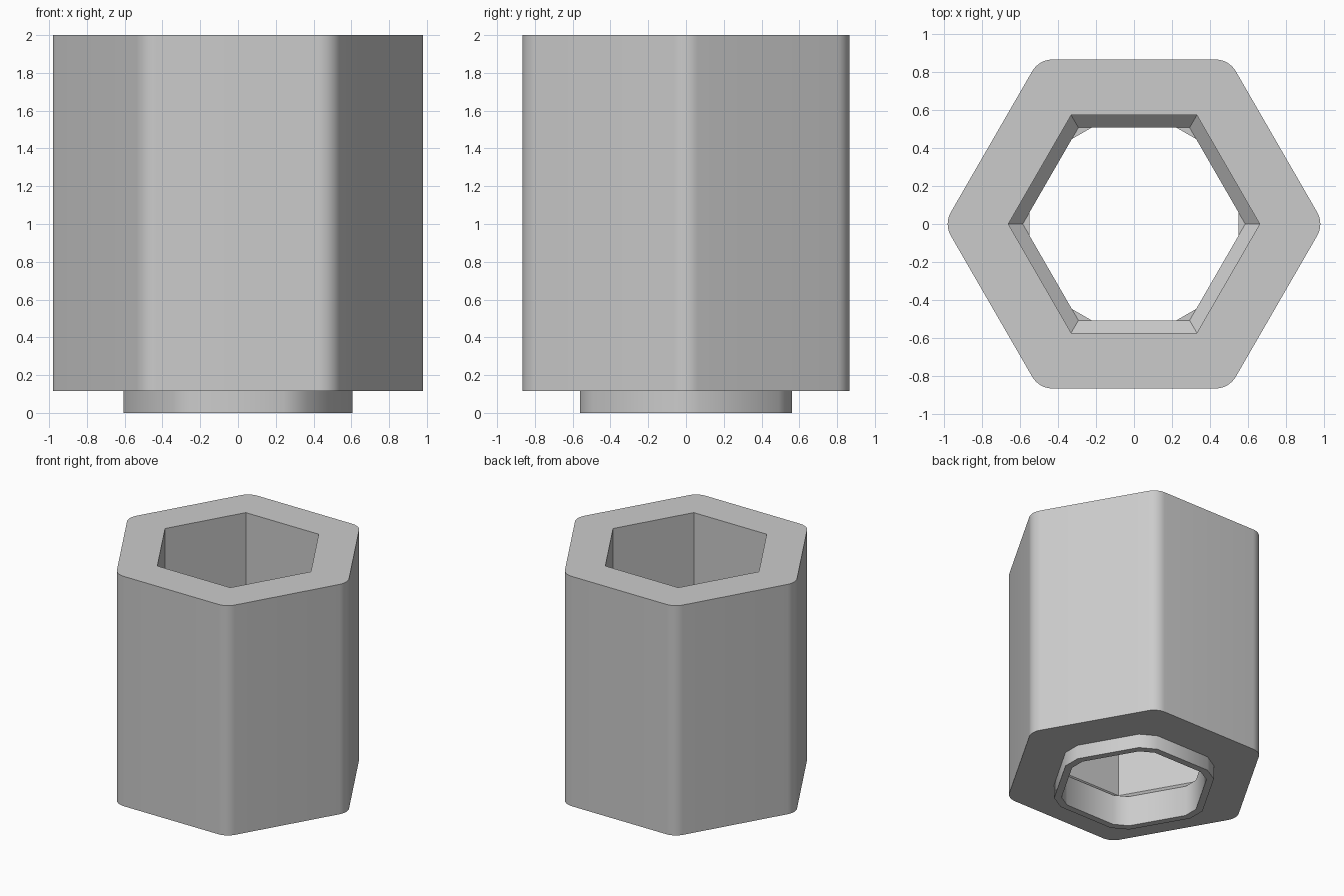
import bpy
import bmesh
from math import radians, cos, sin

cube = bpy.data.objects.get("Cube")
if cube:
    bpy.data.objects.remove(cube, do_unlink=True)

STEPS = 8  # points per corner: STEPS + 1


def hex_ring(bm, apothem, radius, segments, z):
    """Hexagonal ring with corners of the given radius, cut into segments."""
    verts = []
    centre = (apothem - radius) / cos(radians(30))
    for corner in range(6):
        a = radians(60 * corner)
        for i in range(STEPS + 1):
            turn = round(i / STEPS * segments) / segments
            b = a + radians(60 * turn - 30)
            verts.append(bm.verts.new((centre * cos(a) + radius * cos(b),
                                       centre * sin(a) + radius * sin(b), z)))
    return verts


def bridge(bm, lower, upper):
    n = len(lower)
    for i in range(n):
        j = (i + 1) % n
        bm.faces.new((lower[i], lower[j], upper[j], upper[i]))


# Grey material
grey = bpy.data.materials.new("plain_grey")
grey.use_nodes = True
colour = (0.6, 0.6, 0.6, 1)
grey.diffuse_color = colour
grey.node_tree.nodes["Principled BSDF"].inputs["Base Color"].default_value = colour

# Closed section: apothem, corner radius, corner segments, height
sections = [
    (0.866, 0.125, 8, 0.115),   # outer wall
    (0.866, 0.125, 8, 2.0),
    (0.573, 0.0, 1, 2.0),       # straight hexagonal bore
    (0.573, 0.0, 1, 0.315),
    (0.507, 0.0, 1, 0.25),      # sloped seat
    (0.507, 0.12, 1, 0.25),     # small corner ledges
    (0.507, 0.12, 1, 0.0),      # collar inside
    (0.56, 0.14, 1, 0.0),       # collar outside
    (0.56, 0.14, 1, 0.115),
]

bm = bmesh.new()
rings = [hex_ring(bm, *s) for s in sections]
for k, ring in enumerate(rings):
    bridge(bm, ring, rings[(k + 1) % len(rings)])
bmesh.ops.remove_doubles(bm, verts=bm.verts[:], dist=1e-5)
bmesh.ops.dissolve_degenerate(bm, edges=bm.edges[:], dist=1e-5)
bmesh.ops.recalc_face_normals(bm, faces=bm.faces[:])

mesh = bpy.data.meshes.new("hex_sleeve")
bm.to_mesh(mesh)
bm.free()
mesh.materials.append(grey)
sleeve = bpy.data.objects.new("hex_sleeve", mesh)
bpy.context.collection.objects.link(sleeve)

# Soft rounded corners, crisp rims and bore
bpy.ops.object.select_all(action='DESELECT')
sleeve.select_set(True)
bpy.context.view_layer.objects.active = sleeve
bpy.ops.object.shade_smooth_by_angle(angle=radians(35))
